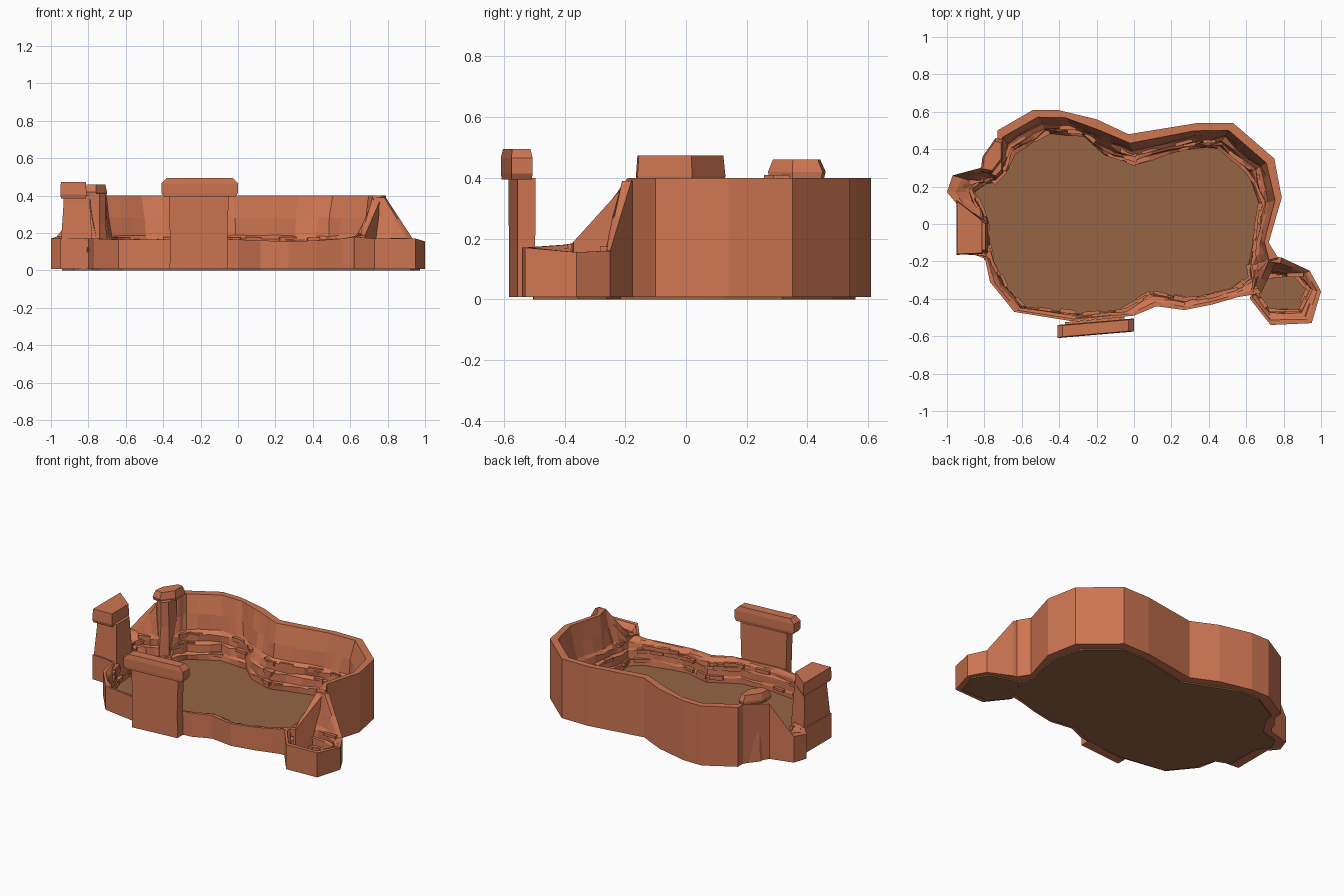
import bpy, bmesh, math, random
from mathutils import Vector

if "Cube" in bpy.data.objects:
    bpy.data.objects.remove(bpy.data.objects["Cube"])

random.seed(4)


def material(name, rgb):
    m = bpy.data.materials.new(name)
    m.diffuse_color = (*rgb, 1)
    m.use_nodes = True
    m.node_tree.nodes["Principled BSDF"].inputs["Base Color"].default_value = m.diffuse_color
    return m


ROCK = material("terracotta_rock", (0.62, 0.18, 0.085))
DIRT = material("dirt", (0.30, 0.13, 0.06))


def finish(bm, name, mat):
    bmesh.ops.recalc_face_normals(bm, faces=bm.faces)
    me = bpy.data.meshes.new(name)
    bm.to_mesh(me)
    bm.free()
    me.materials.append(mat)
    ob = bpy.data.objects.new(name, me)
    bpy.context.collection.objects.link(ob)
    return ob


def loft(name, poly, levels, mat=ROCK):
    """Stack scaled copies of a footprint; levels are (z, scale)."""
    cx = sum(p[0] for p in poly) / len(poly)
    cy = sum(p[1] for p in poly) / len(poly)
    bm = bmesh.new()
    rings = [[bm.verts.new((cx + (x - cx) * s, cy + (y - cy) * s, z)) for x, y in poly]
             for z, s in levels]
    n = len(poly)
    for a, b in zip(rings, rings[1:]):
        for i in range(n):
            bm.faces.new((a[i], a[(i + 1) % n], b[(i + 1) % n], b[i]))
    bm.faces.new(rings[0][::-1])
    bm.faces.new(rings[-1])
    return finish(bm, name, mat)


# wall cross-section: (fraction outer to inner, height limit, share of rim height)
PROFILE = [(0, 0.008, 1), (0, 1, 1), (0.3, 1, 1), (0.46, 0.28, 0.95), (0.6, 0.185, 0.9),
           (0.74, 0.165, 0.85), (0.75, 0.12, 0.7), (0.87, 0.11, 0.65), (0.88, 0.06, 0.4),
           (0.99, 0.05, 0.35), (1, 0.008, 1)]


def wall(name, sections, splits=3):
    """Closed canyon wall; sections are (outer x, outer y, rim z, inner x, inner y)."""
    bm = bmesh.new()
    cols = []
    n = len(sections)
    for i in range(n):
        for k in range(splits):
            f = k / splits
            ox, oy, h, ix, iy = [a + (b - a) * f for a, b in zip(sections[i], sections[(i + 1) % n])]
            col = []
            for j, (t, zmax, share) in enumerate(PROFILE):
                jit = random.uniform(-0.07, 0.07) if 3 <= j < 10 else 0
                dz = random.uniform(-0.006, 0.006) if 3 <= j < 10 else 0
                t += jit
                col.append(bm.verts.new((ox + (ix - ox) * t, oy + (iy - oy) * t,
                                         min(zmax, h * share) + dz)))
            cols.append(col)
    for a, b in zip(cols, cols[1:] + cols[:1]):
        for j in range(len(PROFILE)):
            q = (j + 1) % len(PROFILE)
            bm.faces.new((a[j], b[j], b[q], a[q]))
    return finish(bm, name, ROCK)


def strata(name, sections, count):
    """Loose flat blocks bedded along the inner ledges."""
    bm = bmesh.new()
    n = len(sections)
    for _ in range(count):
        i = random.randrange(n)
        f = random.random()
        a, b = sections[i], sections[(i + 1) % n]
        ox, oy, h, ix, iy = [p + (q - p) * f for p, q in zip(a, b)]
        t, z = random.choice([(0.66, 0.165), (0.8, 0.11), (0.92, 0.05)])
        ang = math.atan2(b[4] - a[4], b[3] - a[3])
        verts = bmesh.ops.create_cube(bm, size=1)["verts"]
        sx, sy, sz = random.uniform(0.05, 0.1), random.uniform(0.02, 0.04), random.uniform(0.015, 0.03)
        c = Vector((ox + (ix - ox) * t, oy + (iy - oy) * t, min(z, h * 0.8)))
        for v in verts:
            x, y = v.co.x * sx, v.co.y * sy
            v.co = c + Vector((x * math.cos(ang) - y * math.sin(ang),
                               x * math.sin(ang) + y * math.cos(ang), v.co.z * sz))
    return finish(bm, name, ROCK)


def plate(name, sections, t=0.4):
    poly = [(s[0] + (s[3] - s[0]) * t, s[1] + (s[4] - s[1]) * t) for s in sections]
    return loft(name, poly, [(0, 1), (0.016, 1)], DIRT)


# main arena
ARENA = [(.77, -.18, .40, .61, -.22), (.72, -.10, .40, .64, -.08), (.79, .14, .40, .67, .10),
         (.75, .35, .40, .61, .27), (.53, .54, .40, .45, .41), (.34, .54, .40, .28, .40),
         (-.03, .48, .40, 0, .32), (-.20, .56, .40, -.16, .37), (-.41, .61, .40, -.27, .47),
         (-.54, .61, .40, -.46, .48), (-.73, .50, .40, -.64, .38), (-.73, .45, .40, -.68, .28),
         (-.82, .30, .37, -.73, .23), (-.97, .26, .18, -.80, .21), (-1, .17, .17, -.85, .17),
         (-.95, .11, .17, -.78, .02), (-.95, -.16, .17, -.77, -.12), (-.80, -.17, .17, -.75, -.20),
         (-.77, -.31, .17, -.68, -.34), (-.64, -.47, .165, -.59, -.44), (-.33, -.52, .165, -.30, -.48),
         (0, -.49, .165, -.08, -.46), (.12, -.44, .16, .10, -.36), (.27, -.46, .155, .27, -.40),
         (.42, -.43, .16, .38, -.38), (.56, -.39, .17, .54, -.34), (.68, -.37, .19, .62, -.28)]
wall("arena_wall", ARENA)
strata("arena_ledge_blocks", ARENA, 90)
plate("arena_floor", ARENA)

# side alcove
ALCOVE = [(.74, -.17, .39, .70, -.28), (.79, -.18, .39, .76, -.28), (.94, -.25, .16, .87, -.28),
          (1, -.36, .155, .93, -.35), (.95, -.53, .17, .88, -.46), (.73, -.54, .17, .72, -.45),
          (.62, -.40, .18, .66, -.37), (.64, -.28, .20, .67, -.32)]
wall("alcove_wall", ALCOVE, 2)
strata("alcove_ledge_blocks", ALCOVE, 12)
plate("alcove_floor", ALCOVE)

# left tower
loft("left_tower", [(-.945, -.155), (-.78, -.155), (-.78, .01), (-.94, .11)],
     [(0.008, 1.02), (0.17, 1), (0.35, 0.86), (0.40, 0.84)])
loft("left_tower_cap", [(-.95, -.165), (-.81, -.16), (-.81, .02), (-.95, .13)],
     [(0.385, 0.95), (0.405, 1), (0.473, 0.96)])

# front slab with mushroom cap
loft("front_slab", [(-.37, -.585), (-.05, -.555), (-.05, -.495), (-.37, -.525)],
     [(0.008, 0.97), (0.17, 0.96), (0.40, 1)])
loft("front_slab_cap", [(-.41, -.61), (0, -.575), (0, -.505), (-.41, -.54)],
     [(0.395, 0.94), (0.415, 1), (0.465, 1), (0.495, 0.86)])

# back left pillar with slanted cap
loft("back_pillar", [(-.80, .27), (-.74, .24), (-.70, .28), (-.70, .38), (-.74, .42), (-.79, .36)],
     [(0.008, 1.1), (0.15, 1), (0.25, 0.85), (0.41, 0.8)])
loft("back_pillar_cap", [(-.82, .28), (-.76, .27), (-.70, .35), (-.70, .45), (-.74, .46), (-.81, .36)],
     [(0.40, 0.95), (0.42, 1), (0.46, 0.82)])
